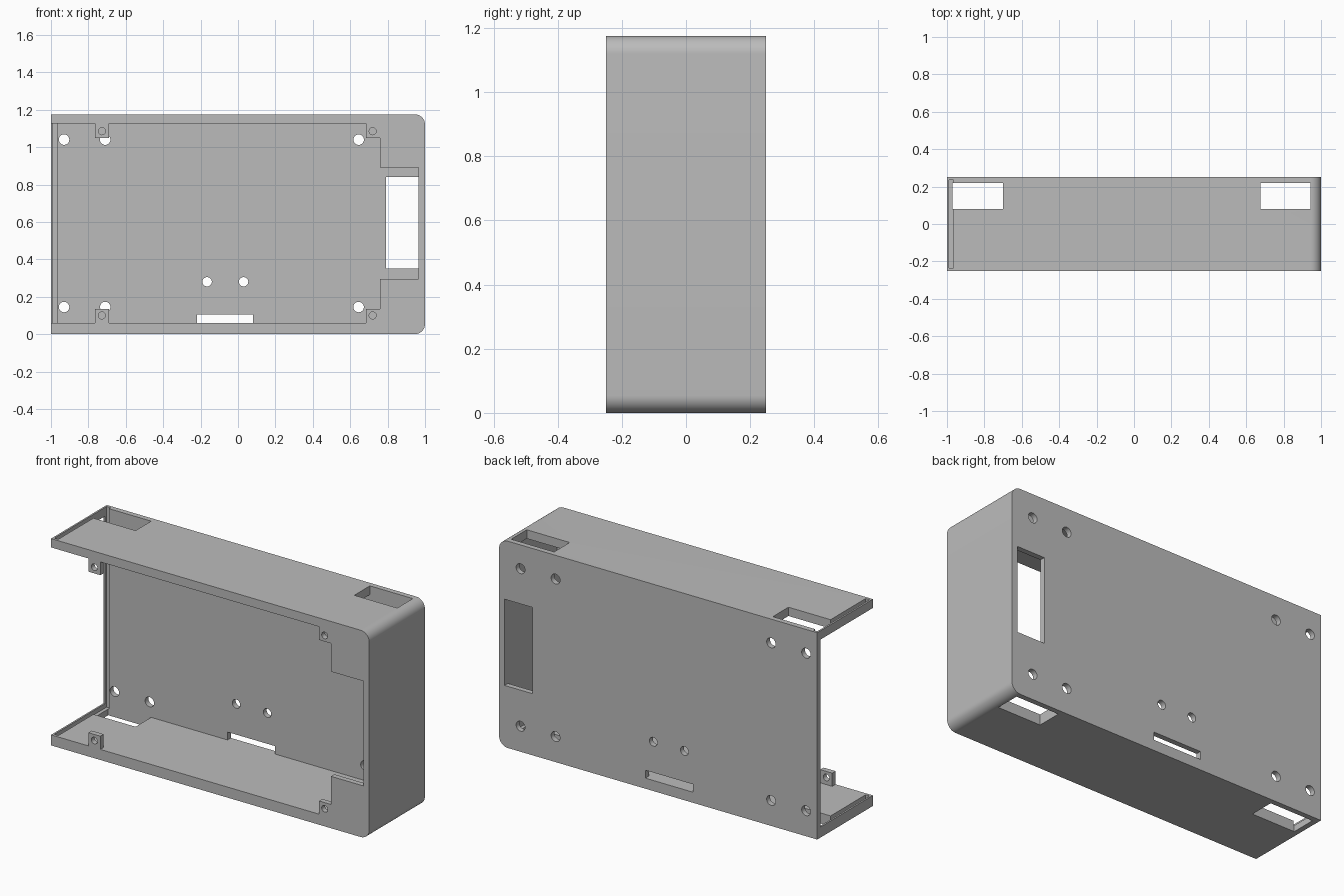
import bpy, bmesh, math
from mathutils import Matrix

cube = bpy.data.objects.get("Cube")
if cube:
    bpy.data.objects.remove(cube, do_unlink=True)

HEIGHT, HALF_DEPTH, WALL = 1.175, 0.25, 0.03
FLOOR, CEILING, END = 0.06, 1.125, 0.965

grey = bpy.data.materials.new("light grey plastic")
grey.use_nodes = True
grey.diffuse_color = (0.5, 0.5, 0.5, 1)
grey.node_tree.nodes["Principled BSDF"].inputs["Base Color"].default_value = (0.5, 0.5, 0.5, 1)


def finish(name, bm):
    bmesh.ops.recalc_face_normals(bm, faces=bm.faces)
    mesh = bpy.data.meshes.new(name)
    bm.to_mesh(mesh)
    bm.free()
    mesh.materials.append(grey)
    obj = bpy.data.objects.new(name, mesh)
    bpy.context.collection.objects.link(obj)
    return obj


def prism(name, outline, y0, y1):
    """Extrude an x-z outline from y0 to y1."""
    bm = bmesh.new()
    face = bm.faces.new([bm.verts.new((x, y0, z)) for x, z in outline])
    ext = bmesh.ops.extrude_face_region(bm, geom=[face])["geom"]
    moved = [v for v in ext if isinstance(v, bmesh.types.BMVert)]
    bmesh.ops.translate(bm, verts=moved, vec=(0, y1 - y0, 0))
    return finish(name, bm)


def box(x0, x1, y0, y1, z0, z1):
    return prism("cutter", [(x0, z0), (x1, z0), (x1, z1), (x0, z1)], y0, y1)


def drill(x, z, radius, y0, y1):
    bm = bmesh.new()
    turn = Matrix.Translation((x, (y0 + y1) / 2, z)) @ Matrix.Rotation(math.pi / 2, 4, "X")
    bmesh.ops.create_cone(bm, cap_ends=True, segments=32, radius1=radius,
                          radius2=radius, depth=y1 - y0, matrix=turn)
    return finish("cutter", bm)


def cut(target, cutter):
    cutter.hide_render = True
    mod = target.modifiers.new("cut", "BOOLEAN")
    mod.operation, mod.solver, mod.object = "DIFFERENCE", "EXACT", cutter
    bpy.context.view_layer.objects.active = target
    bpy.ops.object.modifier_apply(modifier=mod.name)
    bpy.data.objects.remove(cutter, do_unlink=True)


# Outer shell: block with two rounded corners at the closed end
R = 0.055
outline = [(-1, HEIGHT), (-1, 0)]
for cz, start in ((R, -90), (HEIGHT - R, 0)):
    for i in range(13):
        a = math.radians(start + i * 7.5)
        outline.append((1 - R + R * math.cos(a), cz + R * math.sin(a)))
case = prism("enclosure_case", outline, -HALF_DEPTH, HALF_DEPTH)

# Hollow interior, open at one end
cut(case, box(-1.1, END, WALL - HALF_DEPTH, HALF_DEPTH - WALL, FLOOR, CEILING))

# Front opening, leaving screw tabs and a stepped lip at the closed end
lower = [(-1.1, 0), (-0.765, 0), (-0.765, 0.075), (-0.69, 0.075), (-0.69, 0),
         (0.685, 0), (0.685, 0.075), (0.76, 0.075), (0.76, 0.235), (END, 0.235)]
opening = [(x, FLOOR + d) for x, d in lower]
opening += [(x, CEILING - d) for x, d in reversed(lower)]
cut(case, prism("cutter", opening, -0.3, -0.2))

# Slot for the sliding end panel
cut(case, box(-0.99, -0.965, -0.235, 0.235, 0.035, 1.3))

# Cable cutouts through top and bottom walls
for x0, x1 in ((-0.97, -0.70), (0.675, 0.945)):
    cut(case, box(x0, x1, 0.08, 0.22, -0.1, 1.3))

# Window and connector slot in the back wall
cut(case, box(0.79, END, 0.15, 0.3, 0.35, 0.84))
cut(case, box(-0.22, 0.08, 0.15, 0.3, FLOOR, 0.105))

# Mounting holes in the back wall
for z in (0.145, 1.04):
    for x in (-0.93, -0.71, 0.645, 0.865):
        cut(case, drill(x, z, 0.028, 0.15, 0.3))
for x in (-0.165, 0.03):
    cut(case, drill(x, 0.28, 0.025, 0.15, 0.3))

# Screw holes in the front tabs
for z in (0.1, 1.085):
    for x in (-0.728, 0.72):
        cut(case, drill(x, z, 0.019, -0.3, -0.2))

bpy.ops.object.select_all(action="DESELECT")
case.select_set(True)
bpy.context.view_layer.objects.active = case
bpy.ops.object.shade_smooth_by_angle(angle=math.radians(30))
